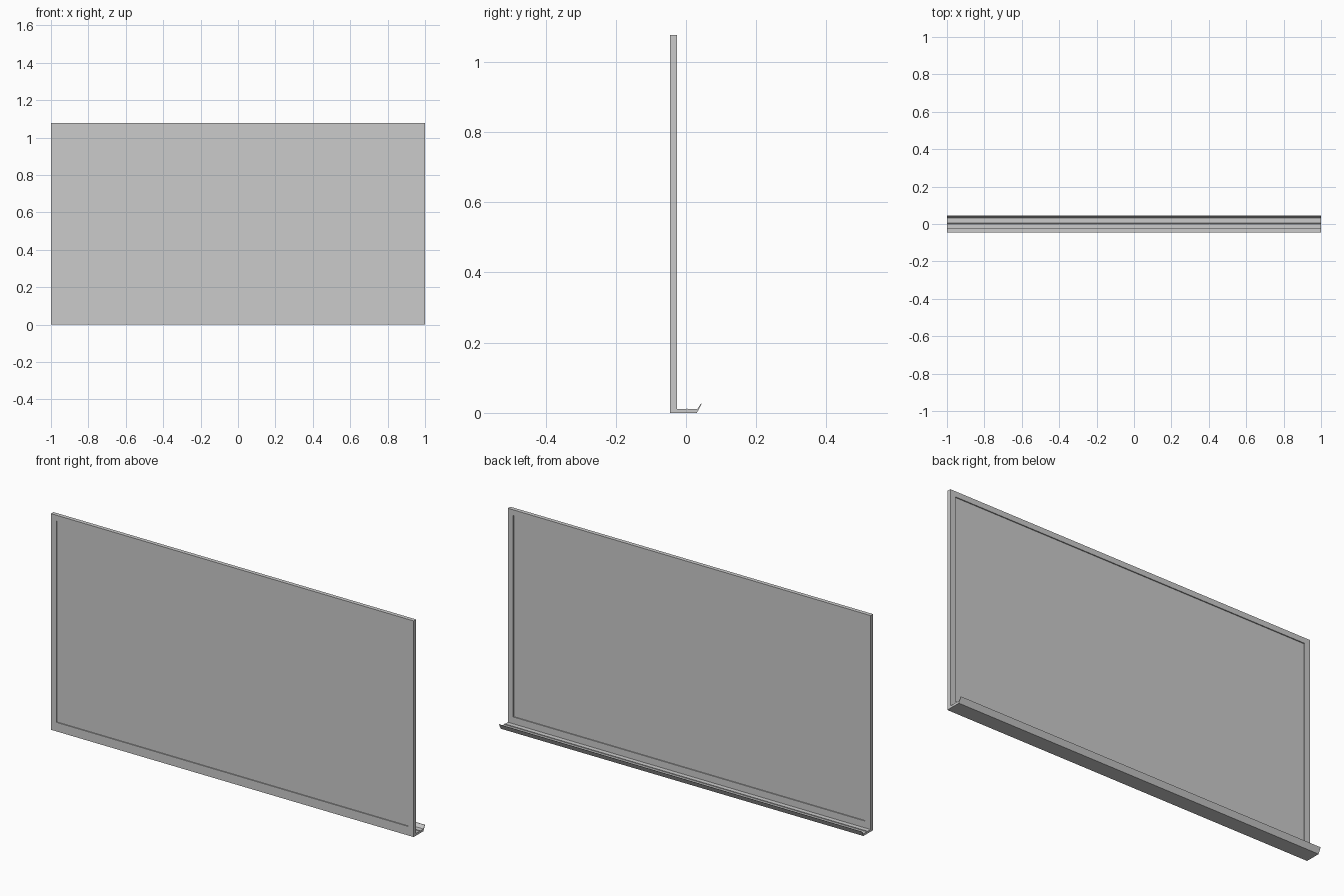
import bpy

if "Cube" in bpy.data.objects:
    bpy.data.objects.remove(bpy.data.objects["Cube"])

FRONT, BACK = -0.045, -0.025
TOP = 1.077
IN_X, IN_Z0, IN_Z1 = 0.97, 0.045, 1.05


def add_mesh(name, verts, faces):
    mesh = bpy.data.meshes.new(name)
    mesh.from_pydata(verts, [], faces)
    mesh.update()
    obj = bpy.data.objects.new(name, mesh)
    bpy.context.collection.objects.link(obj)
    return obj


def rect(x, z0, z1, y):
    return [(-x, y, z0), (x, y, z0), (x, y, z1), (-x, y, z1)]


def extrude_x(name, profile, half):
    """Sweep a closed (y, z) profile along x with capped ends."""
    n = len(profile)
    verts = [(x, y, z) for x in (-half, half) for y, z in profile]
    faces = [(i, i + n, (i + 1) % n + n, (i + 1) % n) for i in range(n)]
    faces += [tuple(range(n)), tuple(reversed(range(n, 2 * n)))]
    return add_mesh(name, verts, faces)


# Mitred frame: outer front, outer back, inner back, inner front loops
loops = [rect(1, 0, TOP, FRONT), rect(1, 0, TOP, BACK),
         rect(IN_X, IN_Z0, IN_Z1, BACK), rect(IN_X, IN_Z0, IN_Z1, FRONT)]
verts = [v for loop in loops for v in loop]
faces = []
for r in range(4):
    a, b = r * 4, (r + 1) % 4 * 4
    for i in range(4):
        j = (i + 1) % 4
        faces.append((a + i, b + i, b + j, a + j))
add_mesh("board_frame", verts, faces)

# Writing panel, recessed on both sides
extrude_x("writing_panel", [(-0.040, IN_Z0), (-0.030, IN_Z0),
                            (-0.030, IN_Z1), (-0.040, IN_Z1)], IN_X)

# Pen tray with an angled lip and a low ridge
extrude_x("pen_tray", [(BACK, 0), (0.031, 0), (0.045, 0.027), (0.043, 0.027),
                       (0.032, 0.011), (0.005, 0.011), (0.003, 0.014),
                       (0.001, 0.011), (BACK, 0.011)], 1)

# Consistent outward normals
for obj in bpy.context.collection.objects:
    import bmesh
    bm = bmesh.new()
    bm.from_mesh(obj.data)
    bmesh.ops.recalc_face_normals(bm, faces=bm.faces)
    bm.to_mesh(obj.data)
    bm.free()
